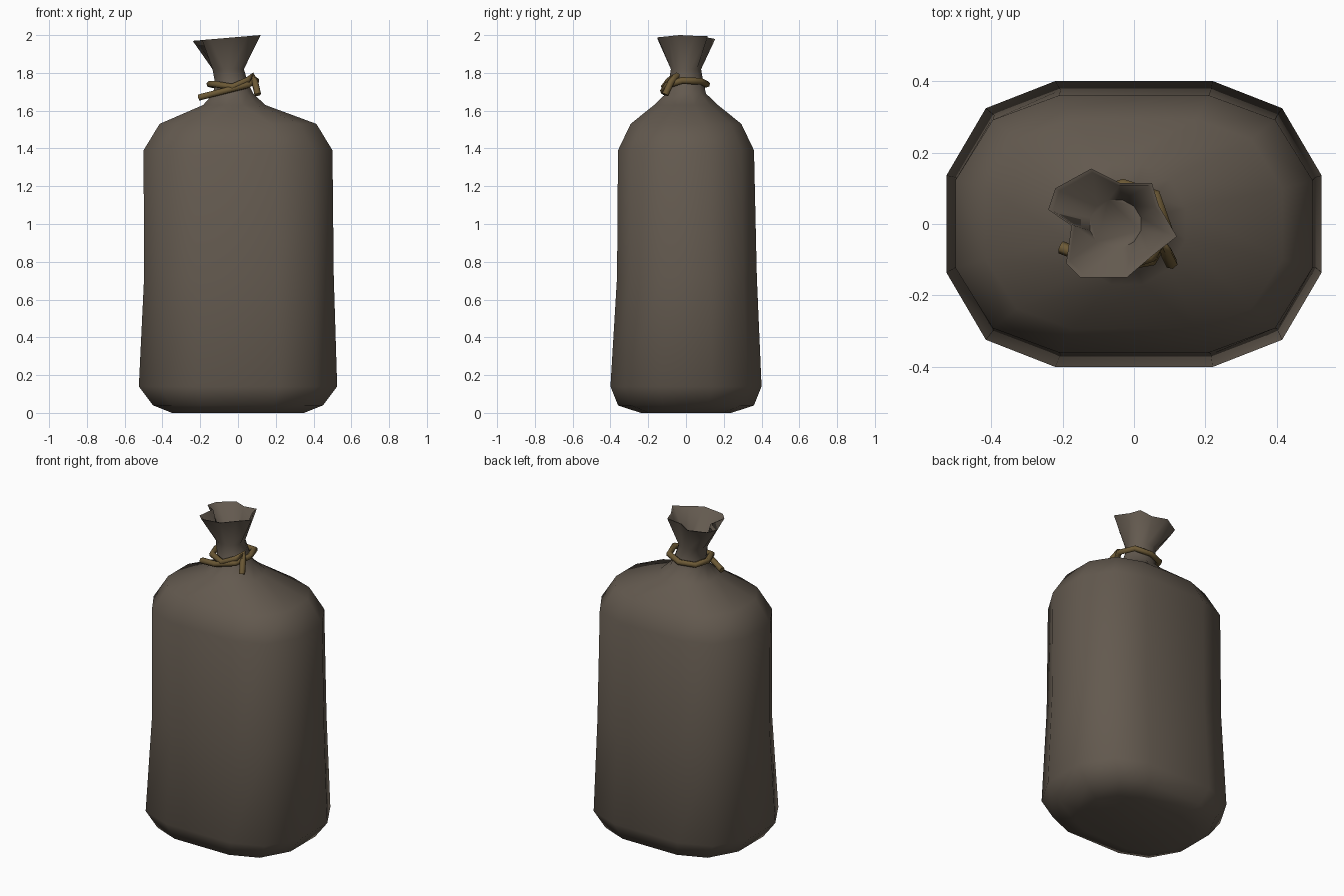
import bpy, bmesh, math

if "Cube" in bpy.data.objects:
    bpy.data.objects.remove(bpy.data.objects["Cube"])

def material(name, col):
    m = bpy.data.materials.new(name)
    m.diffuse_color = (*col, 1)
    m.use_nodes = True
    m.node_tree.nodes["Principled BSDF"].inputs["Base Color"].default_value = m.diffuse_color
    return m

cloth = material("brown_grey_cloth", (0.125, 0.101, 0.078))
twine = material("tan_twine", (0.15, 0.10, 0.036))

# Twelve-sided outline shared by all body rings
quarter = [(1, .34), (.79, .81), (.42, 1)]
half = quarter + [(-x, y) for x, y in reversed(quarter)]
outline = half + [(-x, -y) for x, y in half]

def ring(z, rx, ry, cx=0, cy=0, rounded=False):
    pts = outline
    if rounded:
        pts = [(math.cos(a), math.sin(a)) for a in
               (math.radians(15 + 30 * i) for i in range(12))]
    return [(cx + rx * x, cy + ry * y, z) for x, y in pts]

# Sack outer wall from base to neck
rings = [
    ring(0, .35, .24),
    ring(.04, .45, .36),
    ring(.14, .525, .40),
    ring(.72, .502, .37, .005, .005),
    ring(1.39, .50, .36),
    ring(1.53, .415, .293),
    ring(1.63, .17, .175, -.02, 0, True),
    ring(1.69, .11, .11, -.025, 0, True),
    ring(1.75, .09, .095, -.035, 0, True),
    ring(1.82, .086, .083, -.052, 0, True),
]
# Crumpled open mouth
mouth = [(.07, .05), (.05, .115), (-.04, .115), (-.12, .155), (-.22, .10),
         (-.24, .04), (-.175, -.005), (-.19, -.11), (-.15, -.15),
         (-.02, -.15), (.05, -.09), (.12, -.035)]
rings.append([(x, y, 1.99 + .085 * x) for x, y in mouth])
rings.append([(-.055 + .93 * (x + .055), .93 * y, 1.987 + .085 * x)
              for x, y in mouth])
# Inside of the mouth
rings.append(ring(1.84, .074, .07, -.052, 0, True))

bm = bmesh.new()
loops = [[bm.verts.new(p) for p in r] for r in rings]
for a, b in zip(loops, loops[1:]):
    for i in range(12):
        j = (i + 1) % 12
        bm.faces.new((a[i], a[j], b[j], b[i]))
bm.faces.new(list(reversed(loops[0])))
bm.faces.new(loops[-1])
me = bpy.data.meshes.new("sack")
bm.to_mesh(me)
bm.free()
sack = bpy.data.objects.new("sack", me)
bpy.context.collection.objects.link(sack)
me.materials.append(cloth)

# Twine wound round the neck with two loose tails
path = [(-.205, -.065, 1.67), (-.07, -.12, 1.705), (.05, -.10, 1.735),
        (.095, -.02, 1.76), (.06, .08, 1.755), (-.03, .11, 1.74),
        (-.12, .08, 1.735), (-.15, 0, 1.74), (-.12, -.085, 1.74),
        (-.03, -.115, 1.725), (.05, -.09, 1.76), (.075, -.05, 1.785),
        (.09, -.08, 1.75), (.105, -.11, 1.685)]
cu = bpy.data.curves.new("neck_twine", 'CURVE')
cu.dimensions = '3D'
cu.bevel_depth = .018
cu.bevel_resolution = 1
cu.use_fill_caps = True
sp = cu.splines.new('POLY')
sp.points.add(len(path) - 1)
for p, co in zip(sp.points, path):
    p.co = (*co, 1)
cu.materials.append(twine)
rope = bpy.data.objects.new("neck_twine", cu)
bpy.context.collection.objects.link(rope)
bpy.context.view_layer.objects.active = rope
rope.select_set(True)
bpy.ops.object.convert(target='MESH')

# Smooth shading with a crisp mouth edge
for o in (sack, rope):
    bpy.ops.object.select_all(action='DESELECT')
    o.select_set(True)
    bpy.context.view_layer.objects.active = o
    bpy.ops.object.shade_smooth_by_angle(angle=math.radians(65))
